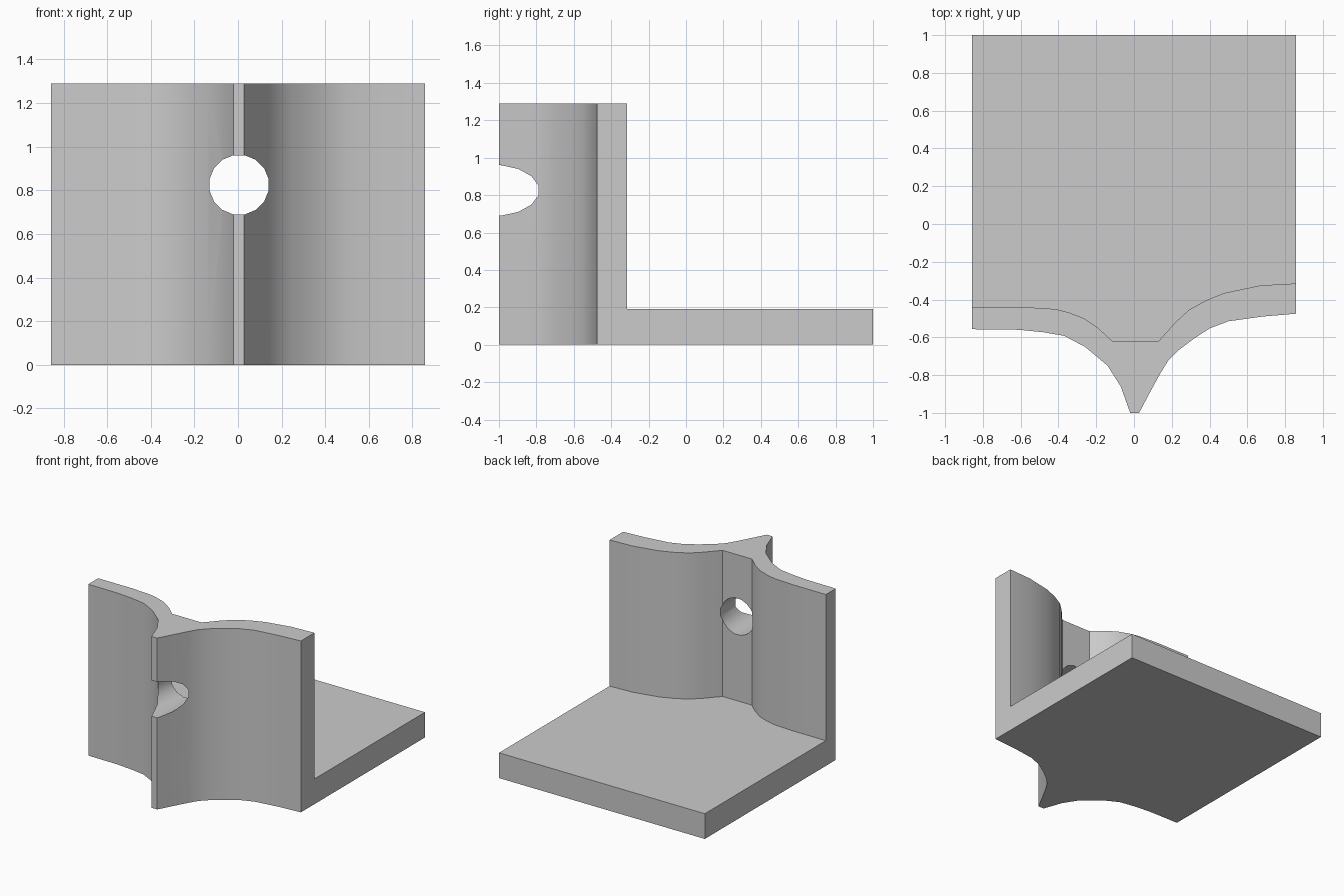
import bpy, bmesh, math
from mathutils import Matrix

if "Cube" in bpy.data.objects:
    bpy.data.objects.remove(bpy.data.objects["Cube"], do_unlink=True)

HALF, HEIGHT, BASE = 0.857, 1.29, 0.19

grey = bpy.data.materials.new("light grey")
grey.use_nodes = True
grey.diffuse_color = (0.6, 0.6, 0.6, 1)
grey.node_tree.nodes["Principled BSDF"].inputs["Base Color"].default_value = grey.diffuse_color


def finish(name, bm):
    bmesh.ops.recalc_face_normals(bm, faces=bm.faces)
    mesh = bpy.data.meshes.new(name)
    bm.to_mesh(mesh)
    bm.free()
    mesh.materials.append(grey)
    obj = bpy.data.objects.new(name, mesh)
    bpy.context.collection.objects.link(obj)
    return obj


def prism(name, outline, z0, z1):
    """Extrude an outline in plan straight up from z0 to z1."""
    bm = bmesh.new()
    face = bm.faces.new([bm.verts.new((x, y, z0)) for x, y in outline])
    top = bmesh.ops.extrude_face_region(bm, geom=[face])["geom"]
    bmesh.ops.translate(bm, vec=(0, 0, z1 - z0),
                        verts=[v for v in top if isinstance(v, bmesh.types.BMVert)])
    return finish(name, bm)


def cut(target, cutter):
    cutter.hide_render = True
    mod = target.modifiers.new("cut", "BOOLEAN")
    mod.operation = "DIFFERENCE"
    mod.solver = "EXACT"
    mod.object = cutter
    bpy.ops.object.modifier_apply(modifier=mod.name)
    bpy.data.objects.remove(cutter, do_unlink=True)


# Solid block with the flared, pointed front
front = [(-HALF, -0.557), (-0.61, -0.56), (-0.48, -0.573), (-0.37, -0.592),
         (-0.26, -0.65), (-0.14, -0.75), (-0.07, -0.86), (-0.02, -1),
         (0.027, -1), (0.08, -0.9), (0.14, -0.79), (0.18, -0.725),
         (0.24, -0.665), (0.32, -0.605), (0.4, -0.553), (0.5, -0.515),
         (0.68, -0.49), (HALF, -0.475)]
bracket = prism("bracket", front + [(HALF, 1), (-HALF, 1)], 0, HEIGHT)
bpy.ops.object.select_all(action="DESELECT")
bpy.context.view_layer.objects.active = bracket
bracket.select_set(True)

# Clear the space behind the curved wall, leaving the base slab
back = [(-1, -0.44), (-0.58, -0.44), (-0.42, -0.45), (-0.35, -0.467),
        (-0.27, -0.497), (-0.19, -0.55), (-0.115, -0.62), (0.13, -0.62),
        (0.22, -0.52), (0.29, -0.455), (0.38, -0.405), (0.48, -0.365),
        (0.67, -0.325), (HALF, -0.315), (1, -0.31)]
cut(bracket, prism("back_cutter", back + [(1, 1.2), (-1, 1.2)], BASE, HEIGHT + 0.2))

# Round hole through the ridge
bm = bmesh.new()
bmesh.ops.create_cone(bm, cap_ends=True, segments=16, radius1=0.138, radius2=0.138, depth=1.2,
                      matrix=Matrix.Translation((0.005, -0.8, 0.825))
                      @ Matrix.Rotation(math.pi / 2, 4, "X")
                      @ Matrix.Rotation(math.pi / 16, 4, "Z"))
cut(bracket, finish("hole_cutter", bm))

bpy.ops.object.shade_smooth_by_angle(angle=math.radians(30))
